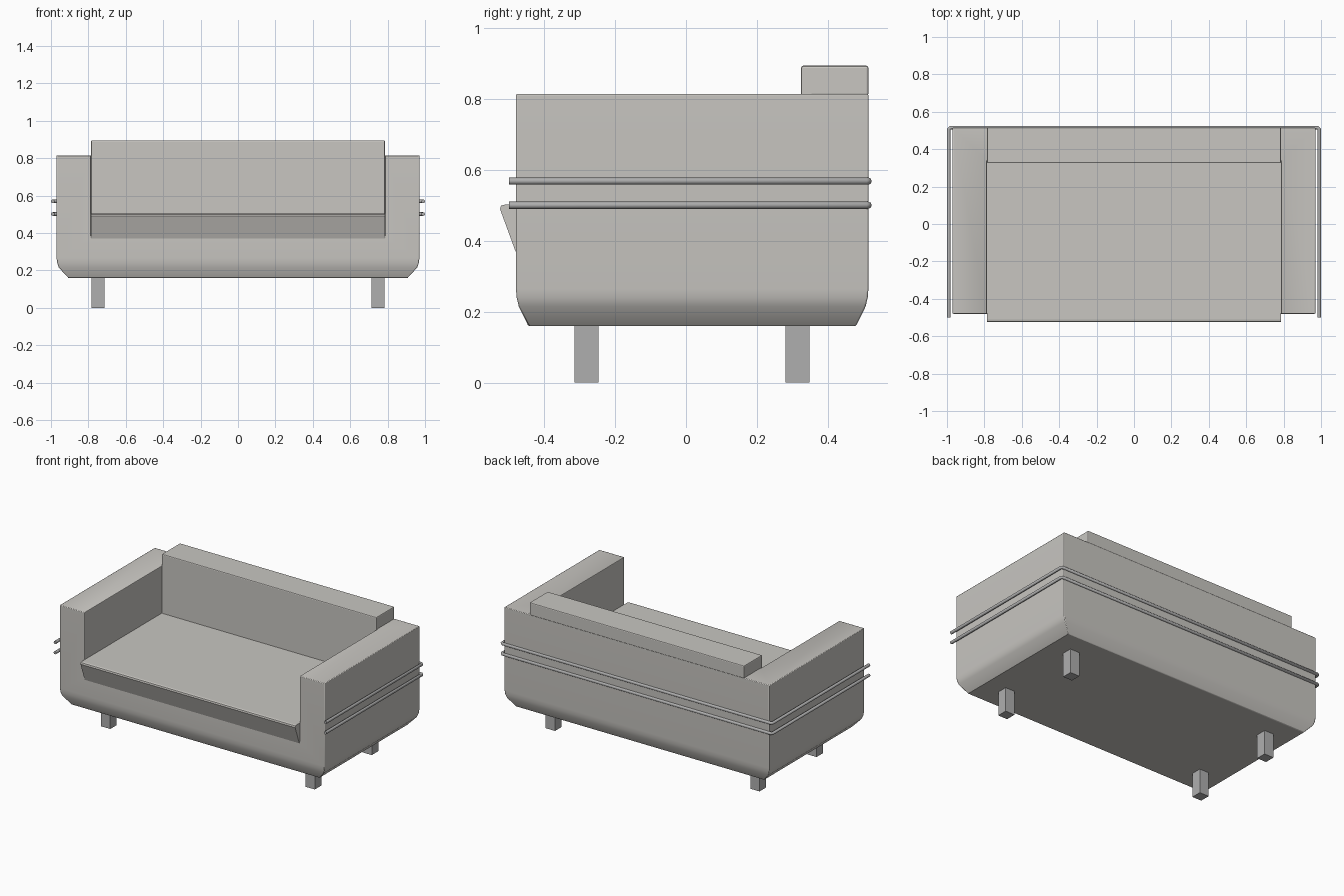
import bpy, bmesh, math

if "Cube" in bpy.data.objects:
    bpy.data.objects.remove(bpy.data.objects["Cube"])


def material(name, rgb):
    m = bpy.data.materials.new(name)
    m.diffuse_color = (*rgb, 1)
    m.use_nodes = True
    m.node_tree.nodes["Principled BSDF"].inputs["Base Color"].default_value = m.diffuse_color
    return m


FABRIC = material("warm grey upholstery", (0.58, 0.565, 0.535))
METAL = material("grey metal", (0.43, 0.43, 0.43))


def add_object(name, bm, mat):
    bmesh.ops.recalc_face_normals(bm, faces=bm.faces)
    me = bpy.data.meshes.new(name)
    bm.to_mesh(me)
    bm.free()
    ob = bpy.data.objects.new(name, me)
    bpy.context.collection.objects.link(ob)
    me.materials.append(mat)
    return ob


def box(name, x0, x1, y0, y1, z0, z1, mat):
    bm = bmesh.new()
    bmesh.ops.create_cube(bm, size=1)
    for v in bm.verts:
        v.co = ((x0 + x1) / 2 + v.co.x * (x1 - x0),
                (y0 + y1) / 2 + v.co.y * (y1 - y0),
                (z0 + z1) / 2 + v.co.z * (z1 - z0))
    return add_object(name, bm, mat)


def side_profile(name, pts, half_width, mat):
    """Extrude a y-z outline along x."""
    bm = bmesh.new()
    face = bm.faces.new([bm.verts.new((-half_width, y, z)) for y, z in pts])
    ext = bmesh.ops.extrude_face_region(bm, geom=[face])
    moved = [g for g in ext["geom"] if isinstance(g, bmesh.types.BMVert)]
    bmesh.ops.translate(bm, verts=moved, vec=(2 * half_width, 0, 0))
    return add_object(name, bm, mat)


def bevel(ob, width):
    b = ob.modifiers.new("soft edges", "BEVEL")
    b.width = width
    b.segments = 2
    b.limit_method = "ANGLE"
    b.angle_limit = math.radians(50)


def smooth(ob, deg=30):
    bpy.ops.object.select_all(action="DESELECT")
    ob.select_set(True)
    bpy.context.view_layer.objects.active = ob
    bpy.ops.object.shade_smooth_by_angle(angle=math.radians(deg))


# body shell: rectangular rings with a tapered, softened underside
X, Y0, Y1 = 0.97, -0.48, 0.515
rings = []
bm = bmesh.new()
for z, dx, dy in [(0.16, 0.063, 0.035), (0.215, 0.012, 0.008),
                  (0.24, 0.003, 0.002), (0.265, 0, 0), (0.815, 0, 0)]:
    x, a, b = X - dx, Y0 + dy, Y1 - dy
    rings.append([bm.verts.new(p) for p in
                  ((-x, a, z), (x, a, z), (x, b, z), (-x, b, z))])
bm.faces.new(rings[0])
bm.faces.new(rings[-1])
for lo, hi in zip(rings, rings[1:]):
    for i in range(4):
        j = (i + 1) % 4
        bm.faces.new((lo[i], lo[j], hi[j], hi[i]))
body = add_object("body_with_arms", bm, FABRIC)
smooth(body)

# seating space cut out between the arms
cutter = box("seat_space_cutter", -0.787, 0.787, -1, 0.34, 0.38, 1.2, FABRIC)
cutter.hide_render = True
cutter.hide_set(True)
cut = body.modifiers.new("seat space", "BOOLEAN")
cut.object = cutter
cut.operation = "DIFFERENCE"
cut.solver = "EXACT"
bevel(body, 0.004)

# seat cushion with a slanted front lip
seat = side_profile("seat", [(-0.481, 0.37), (-0.525, 0.49), (-0.522, 0.5),
                             (-0.51, 0.503), (0.335, 0.503), (0.335, 0.37)],
                    0.786, FABRIC)

# backrest pad hooked over the rear wall
back = side_profile("backrest", [(0.325, 0.48), (0.36, 0.48), (0.36, 0.81),
                                 (0.515, 0.81), (0.515, 0.895), (0.325, 0.895)],
                    0.786, FABRIC)
bevel(back, 0.006)

# two rails wrapped around the sides and back
for n, z in enumerate((0.501, 0.569)):
    cu = bpy.data.curves.new(f"rail_{n + 1}", "CURVE")
    cu.dimensions = "3D"
    cu.bevel_depth = 0.01
    cu.bevel_resolution = 2
    cu.use_fill_caps = True
    path = [(-0.99, -0.5), (-0.99, 0.507), (-0.982, 0.515),
            (0.982, 0.515), (0.99, 0.507), (0.99, -0.5)]
    sp = cu.splines.new("POLY")
    sp.points.add(len(path) - 1)
    for p, (x, y) in zip(sp.points, path):
        p.co = (x, y, z, 1)
    cu.materials.append(METAL)
    bpy.context.collection.objects.link(bpy.data.objects.new(cu.name, cu))

# four square legs
for side, sx in (("left", -1), ("right", 1)):
    for end, y in (("front", -0.281), ("rear", 0.315)):
        cx = sx * 0.749
        box(f"{end}_{side}_leg", cx - 0.034, cx + 0.034,
            y - 0.034, y + 0.034, 0, 0.165, METAL)
